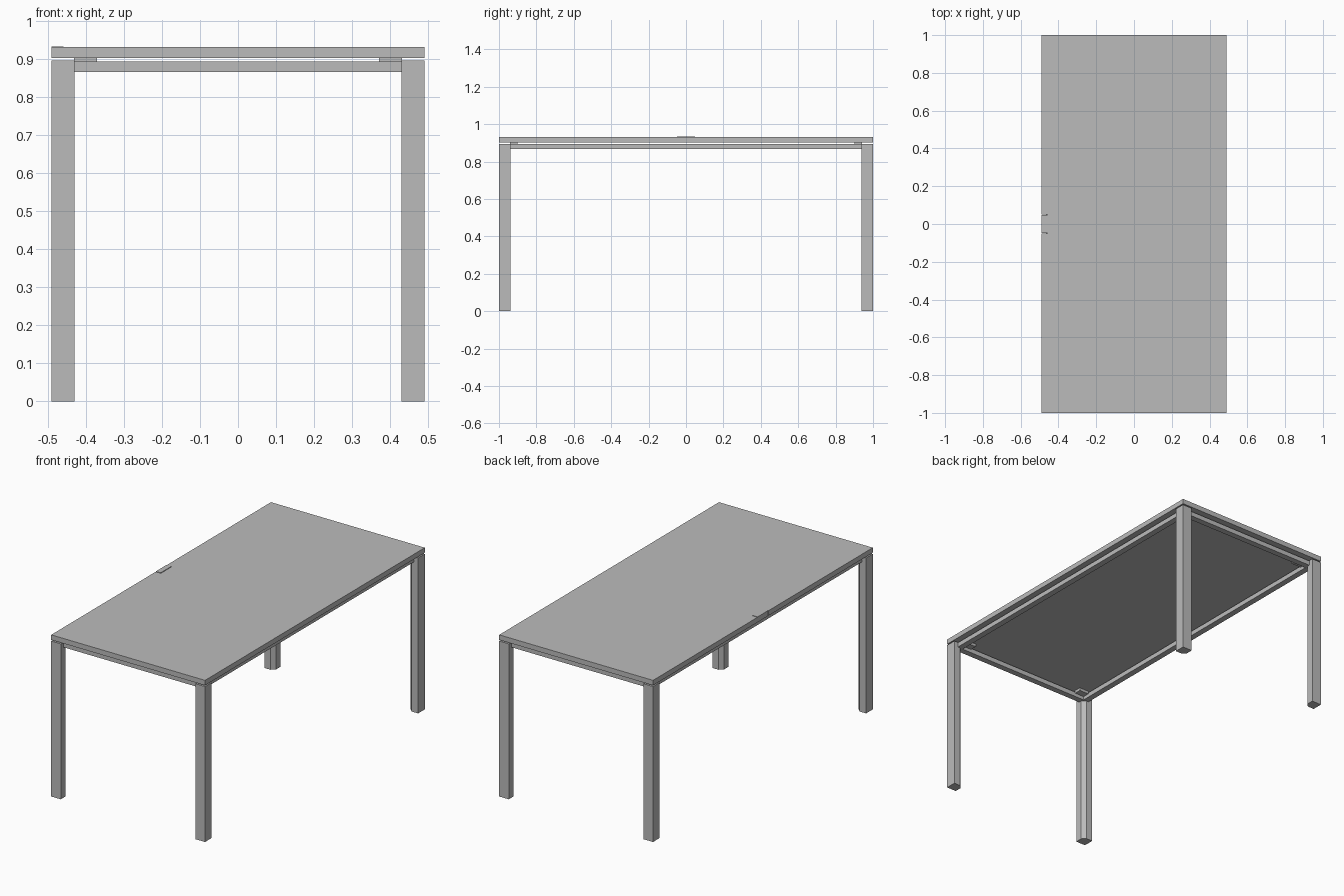
import bpy, bmesh

if "Cube" in bpy.data.objects:
    bpy.data.objects.remove(bpy.data.objects["Cube"])

HX, HY = 0.49, 1.0            # half width and half length
SIGNS = [(sx, sy) for sx in (-1, 1) for sy in (-1, 1)]

grey = bpy.data.materials.new("plain grey")
grey.diffuse_color = (0.5, 0.5, 0.5, 1)
grey.use_nodes = True
grey.node_tree.nodes["Principled BSDF"].inputs["Base Color"].default_value = grey.diffuse_color


def prism(name, outline, z0, z1):
    """Extrude a flat outline from z0 up to z1."""
    bm = bmesh.new()
    face = bm.faces.new([bm.verts.new((x, y, z0)) for x, y in outline])
    top = bmesh.ops.extrude_face_region(bm, geom=[face])["geom"]
    verts = [v for v in top if isinstance(v, bmesh.types.BMVert)]
    bmesh.ops.translate(bm, vec=(0, 0, z1 - z0), verts=verts)
    bmesh.ops.recalc_face_normals(bm, faces=bm.faces)
    mesh = bpy.data.meshes.new(name)
    bm.to_mesh(mesh)
    bm.free()
    mesh.materials.append(grey)
    obj = bpy.data.objects.new(name, mesh)
    bpy.context.collection.objects.link(obj)
    return obj


def box(name, x0, x1, y0, y1, z0, z1):
    return prism(name, [(x0, y0), (x1, y0), (x1, y1), (x0, y1)], z0, z1)


# Table top with a small notch in the left edge
prism("table_top", [(-HX, -HY), (HX, -HY), (HX, HY), (-HX, HY),
                    (-HX, 0.05), (-0.457, 0.05), (-0.457, -0.05), (-HX, -0.05)],
      0.902, 0.931)

# Cable flap filling the notch
box("cable_flap", -HX, -0.459, -0.048, 0.048, 0.902, 0.933)

# Legs: square posts with the inner corner chamfered
W, C = 0.061, 0.02
for sx, sy in SIGNS:
    section = [(HX, HY), (HX - W, HY), (HX - W, HY - W + C),
               (HX - W + C, HY - W), (HX, HY - W)]
    prism("leg", [(sx * x, sy * y) for x, y in section], 0, 0.895)

# Frame rails between the legs
for s in (-1, 1):
    box("side_rail", s * 0.43, s * 0.465, -0.96, 0.96, 0.866, 0.893)
    box("end_rail", -0.45, 0.45, s * 0.94, s * 0.975, 0.866, 0.893)

# Corner brackets holding the top just above the frame
for sx, sy in SIGNS:
    box("corner_bracket", sx * 0.37, sx * 0.431, sy * 0.90, sy * 0.941, 0.886, 0.903)
